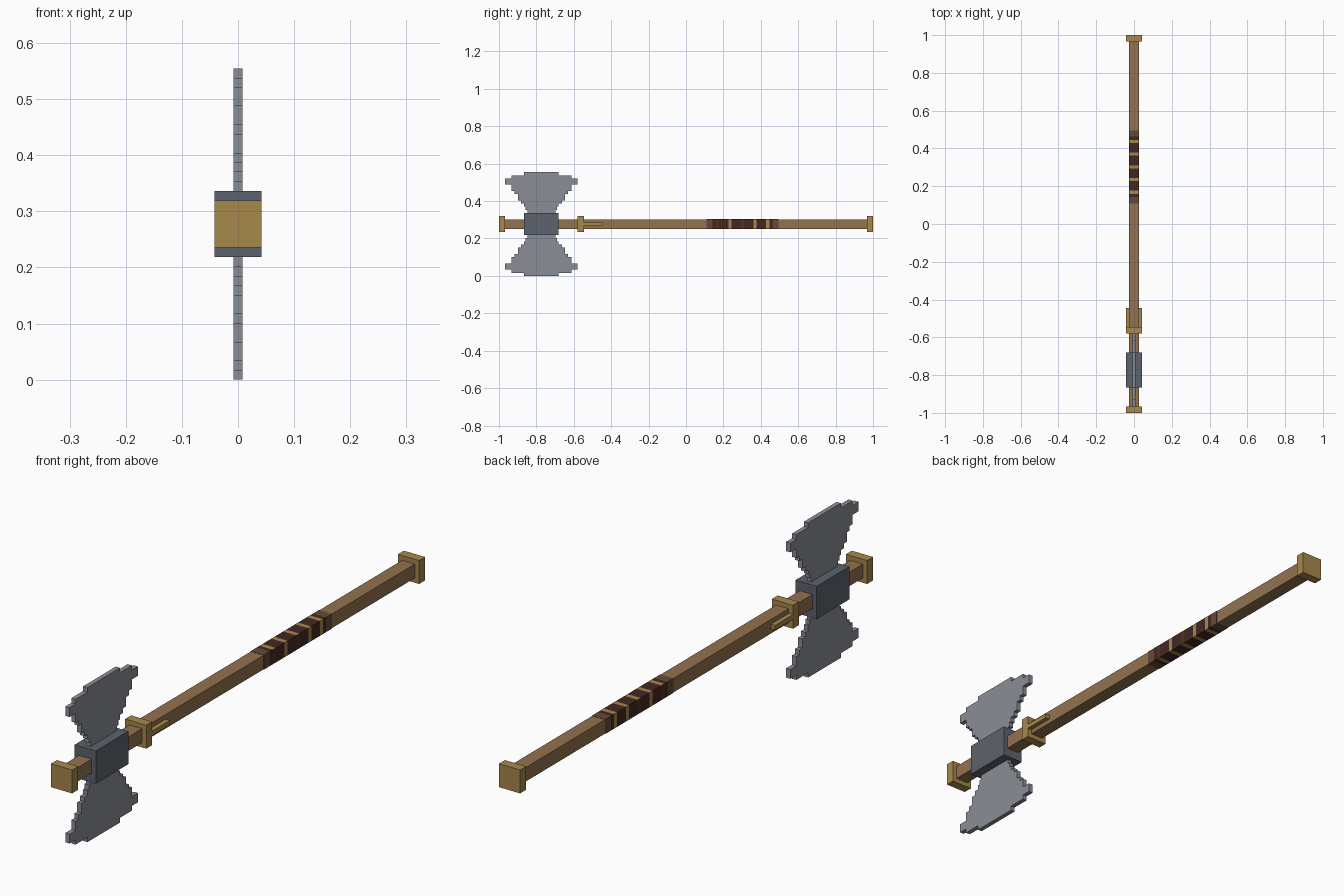
import bpy
import bmesh
from mathutils import Matrix, Vector

cube = bpy.data.objects.get("Cube")
if cube:
    bpy.data.objects.remove(cube, do_unlink=True)

U = 2 / 119          # one block of the modelling grid
MID = 16.5           # height of the shaft axis, in blocks


def material(name, rgb):
    lin = [((c / 255 + 0.055) / 1.055) ** 2.4 for c in rgb] + [1.0]
    m = bpy.data.materials.new(name)
    m.use_nodes = True
    m.diffuse_color = lin
    m.node_tree.nodes["Principled BSDF"].inputs["Base Color"].default_value = lin
    return m


wood = material("wood", (147, 115, 80))
gold = material("gold", (166, 136, 76))
steel = material("steel", (138, 142, 150))
dark_steel = material("dark_steel", (93, 99, 109))
leather = material("dark_leather", (66, 39, 33))
red_leather = material("red_leather", (88, 46, 36))
worn = material("worn_leather", (100, 74, 56))


def finish(name, bm, mats):
    bmesh.ops.recalc_face_normals(bm, faces=bm.faces)
    mesh = bpy.data.meshes.new(name)
    bm.to_mesh(mesh)
    bm.free()
    for m in mats:
        mesh.materials.append(m)
    ob = bpy.data.objects.new(name, mesh)
    bpy.context.scene.collection.objects.link(ob)
    return ob


def box_mesh(x, y, z):
    """Box from (low, high) ranges in blocks, z measured from the shaft axis."""
    bm = bmesh.new()
    lo = Vector((x[0], y[0], z[0] + MID)) * U
    hi = Vector((x[1], y[1], z[1] + MID)) * U
    mat = Matrix.Translation((lo + hi) / 2) @ Matrix.Diagonal((*(hi - lo), 1))
    bmesh.ops.create_cube(bm, size=1, matrix=mat)
    return bm


def box(name, mat, x, y, z):
    return finish(name, box_mesh(x, y, z), [mat])


def centred(name, mat, half_x, y, half_z):
    return box(name, mat, (-half_x, half_x), y, (-half_z, half_z))


# Shaft, end caps, collar and head block
centred("shaft", wood, 1.5, (-57.5, 57.5), 1.5)
centred("front_cap", gold, 2.5, (-59.5, -57.5), 2.5)
centred("back_cap", gold, 2.5, (57.5, 59.5), 2.5)
centred("collar", gold, 2.5, (-34.5, -32.5), 2.5)
centred("head_block", dark_steel, 2.5, (-51.5, -40.5), 3.5)

# Prongs running back from the collar on both sides
box("left_prong", gold, (1.5, 2.5), (-32.5, -26.5), (-0.5, 0.5))
box("right_prong", gold, (-2.5, -1.5), (-32.5, -26.5), (-0.5, 0.5))

# Stepped blades: half width of each row, from the outer edge inwards
ROWS = [5.5, 9.5, 11.5, 11.5, 9.5, 9.5, 8.5, 7.5, 7.5, 6.5, 5.5, 5, 4.5, 4.5]
HEAD_Y = -46


def blade(name, sign):
    side = []
    for i, w in enumerate(ROWS):
        for h in (MID - i, MID - i - 1):
            side.append((w, h))
    # keep only the corners of the stair
    side = [p for i, p in enumerate(side)
            if i in (0, len(side) - 1)
            or not (side[i - 1][0] == p[0] == side[i + 1][0] or side[i - 1] == p)]
    outline = side + [(-w, h) for w, h in reversed(side)]
    bm = bmesh.new()
    verts = [bm.verts.new((-U / 2, (HEAD_Y + w) * U, (MID + sign * h) * U))
             for w, h in outline]
    face = bm.faces.new(verts)
    ext = bmesh.ops.extrude_face_region(bm, geom=[face])
    moved = [g for g in ext["geom"] if isinstance(g, bmesh.types.BMVert)]
    bmesh.ops.translate(bm, verts=moved, vec=(U, 0, 0))
    finish(name, bm, [steel])


blade("upper_blade", 1)
blade("lower_blade", -1)

# Grip wrap: a thin sleeve cut into bands, coloured band by band
SIDE = "FFDRDDDGDDDRDDDGDDDGDFF"
TOP = "FFDGDDDGDDDGDDDGDDDGDFF"
START = 6.5
bm = box_mesh((-1.56, 1.56), (START, START + len(TOP)), (-1.56, 1.56))
for i in range(1, len(TOP)):
    bmesh.ops.bisect_plane(bm, geom=bm.verts[:] + bm.edges[:] + bm.faces[:],
                           plane_co=(0, (START + i) * U, 0), plane_no=(0, 1, 0))
bm.normal_update()
for f in bm.faces:
    band = int(f.calc_center_median().y / U - START)
    band = max(0, min(len(TOP) - 1, band))
    pattern = SIDE if abs(f.normal.x) > 0.5 else TOP
    f.material_index = "DRGF".index(pattern[band])
finish("grip_wrap", bm, [leather, red_leather, gold, worn])
